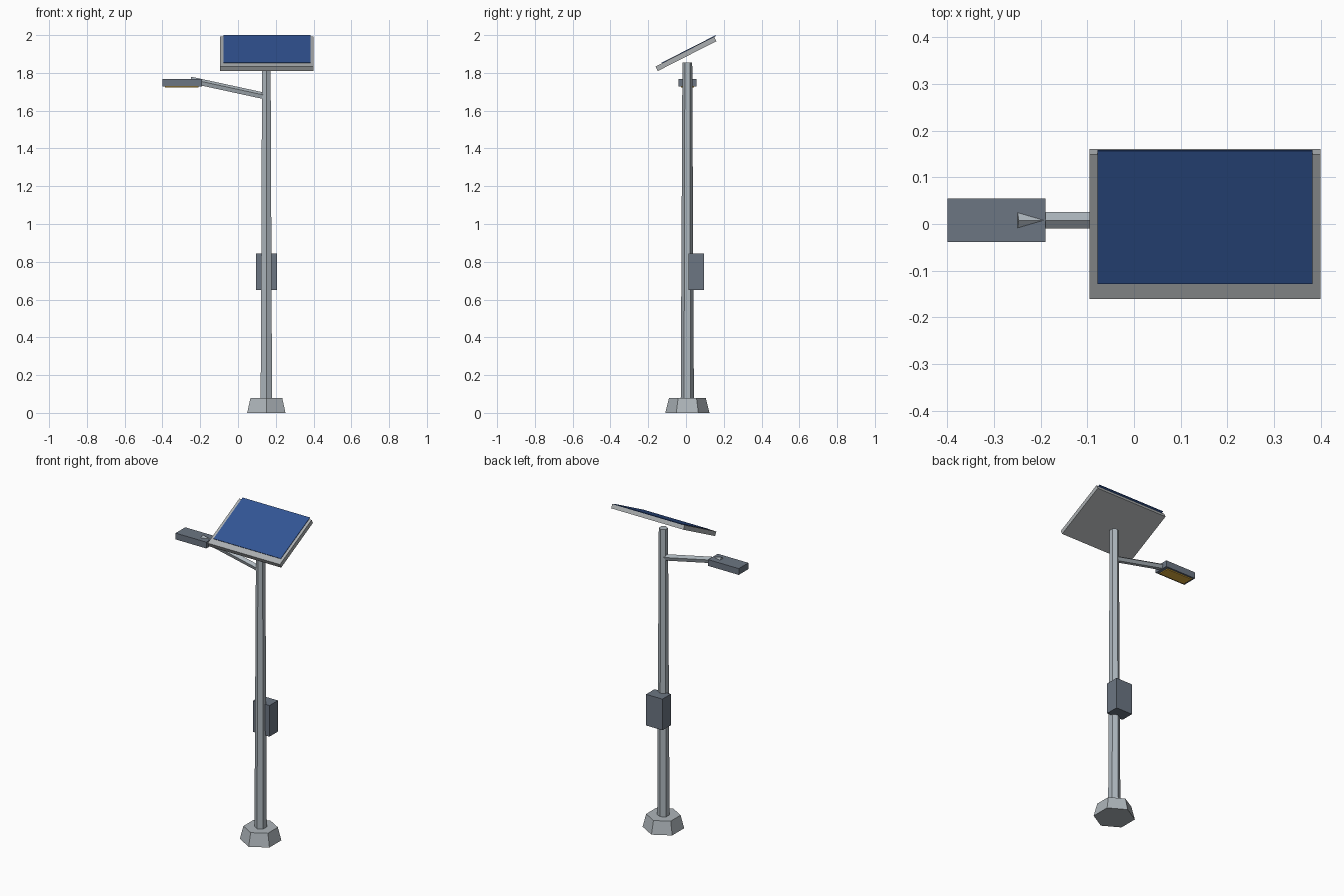
import bpy
from math import radians
from mathutils import Matrix, Vector

if "Cube" in bpy.data.objects:
    bpy.data.objects.remove(bpy.data.objects["Cube"], do_unlink=True)


def material(name, r, g, b):
    mat = bpy.data.materials.new(name)
    mat.use_nodes = True
    mat.diffuse_color = (r, g, b, 1)
    mat.node_tree.nodes["Principled BSDF"].inputs["Base Color"].default_value = (r, g, b, 1)
    return mat


steel = material("galvanised steel", 0.42, 0.47, 0.51)
footing_grey = material("footing grey", 0.42, 0.46, 0.49)
frame_grey = material("frame grey", 0.41, 0.43, 0.44)
housing_grey = material("housing grey", 0.15, 0.18, 0.225)
cell_blue = material("cell blue", 0.032, 0.09, 0.30)
lamp_amber = material("lamp amber", 0.74, 0.43, 0.05)


def finish(name, mat, matrix):
    obj = bpy.context.object
    obj.name = name
    obj.data.transform(matrix)
    obj.data.materials.append(mat)
    return obj


def box(name, low, high, mat, matrix=Matrix()):
    """Box between two corners, optionally placed by a matrix."""
    low, high = Vector(low), Vector(high)
    bpy.ops.mesh.primitive_cube_add(size=1)
    shape = Matrix.Translation((low + high) / 2) @ Matrix.Diagonal(high - low).to_4x4()
    return finish(name, mat, matrix @ shape)


def strut(name, start, end, r1, r2, sides, mat, turn=0):
    """Faceted tapered rod between two points."""
    start, end = Vector(start), Vector(end)
    axis = end - start
    bpy.ops.mesh.primitive_cone_add(vertices=sides, radius1=r1, radius2=r2, depth=axis.length)
    place = Matrix.Translation((start + end) / 2) @ axis.to_track_quat("Z", "Y").to_matrix().to_4x4()
    return finish(name, mat, place @ Matrix.Rotation(turn, 4, "Z"))


POLE_X, POLE_Y = 0.15, 0.007

# Footing and tapered pole
strut("footing", (POLE_X, POLE_Y, 0), (POLE_X, POLE_Y, 0.08), 0.117, 0.097, 6, footing_grey)
strut("pole", (POLE_X, POLE_Y, 0.04), (POLE_X, POLE_Y, 1.855), 0.035, 0.026, 6, steel)

# Battery box on the back of the pole
box("battery_box", (0.095, 0.013, 0.65), (0.207, 0.095, 0.843), housing_grey)

# Lamp arm, head and light plate
strut("lamp_arm", (POLE_X, 0.008, 1.674), (-0.251, 0.008, 1.761), 0.019, 0.019, 5, steel)
box("lamp_head", (-0.4, -0.039, 1.729), (-0.19, 0.055, 1.768), housing_grey)
box("lamp_light", (-0.386, -0.027, 1.723), (-0.21, 0.043, 1.731), lamp_amber)

# Tilted solar panel with its cell plate
tilt = Matrix.Translation((0.1525, 0, 1.901)) @ Matrix.Rotation(radians(27), 4, "X")
box("panel_frame", (-0.2475, -0.174, -0.0135), (0.2475, 0.174, 0.0135), frame_grey, tilt)
box("panel_cells", (-0.2305, -0.136, 0.0115), (0.2305, 0.1845, 0.0165), cell_blue, tilt)
